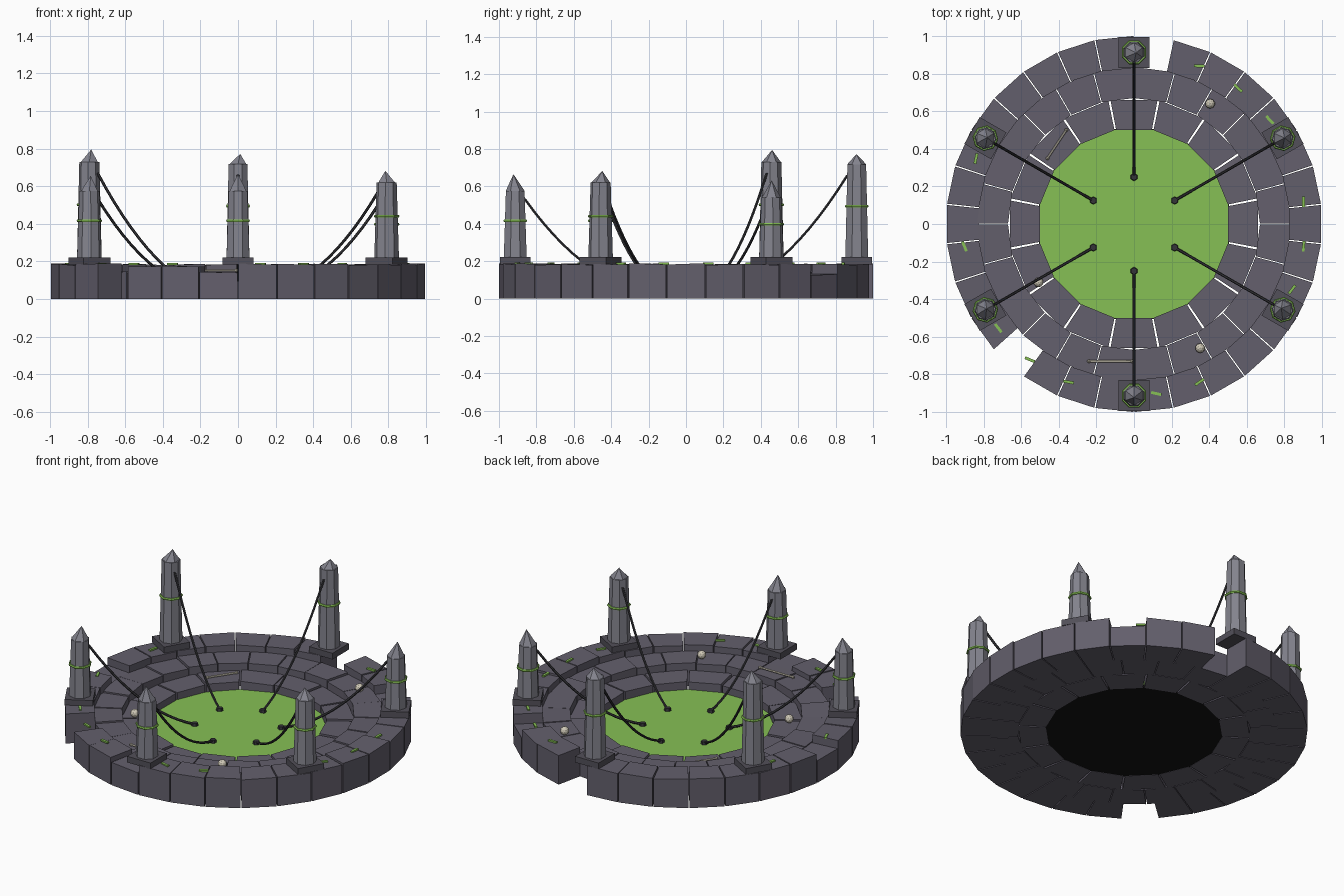
import bpy, bmesh, math, random
from mathutils import Vector, Matrix

if "Cube" in bpy.data.objects:
    bpy.data.objects.remove(bpy.data.objects["Cube"])
random.seed(4)
TAU = 2 * math.pi


def mat(name, r, g, b):
    m = bpy.data.materials.new(name)
    m.diffuse_color = (r, g, b, 1)
    m.use_nodes = True
    m.node_tree.nodes["Principled BSDF"].inputs["Base Color"].default_value = m.diffuse_color
    return m


STONE = mat("stone", .125, .115, .15)
DARK = mat("dark_stone", .085, .08, .1)
PILLAR = mat("pillar_stone", .23, .23, .27)
GREEN = mat("glow_green", .24, .53, .09)
IRON = mat("iron", .035, .035, .04)
BONE = mat("bone", .62, .58, .47)
BLACK = mat("black", .006, .006, .006)


def finish(bm, name, m):
    bmesh.ops.recalc_face_normals(bm, faces=bm.faces)
    me = bpy.data.meshes.new(name)
    bm.to_mesh(me)
    bm.free()
    me.materials.append(m)
    ob = bpy.data.objects.new(name, me)
    bpy.context.collection.objects.link(ob)
    return ob


def prism(bm, bottom, top):
    # joins two equal rings of points into a closed solid
    b = [bm.verts.new(p) for p in bottom]
    t = [bm.verts.new(p) for p in top]
    bm.faces.new(b[::-1])
    bm.faces.new(t)
    n = len(b)
    for i in range(n):
        bm.faces.new((b[i], b[(i + 1) % n], t[(i + 1) % n], t[i]))


def ring_pts(r, z, n, phase=0.0, c=(0, 0)):
    return [(c[0] + r * math.cos(phase + TAU * i / n),
             c[1] + r * math.sin(phase + TAU * i / n), z) for i in range(n)]


def polar(r, deg, z=0.0):
    a = math.radians(deg)
    return Vector((r * math.cos(a), r * math.sin(a), z))


def stone_ring(name, r0, r1, z, n, start, missing=(), lowered={}, gap=.2):
    bm = bmesh.new()
    step = 360 / n
    for k in range(n):
        if k in missing:
            continue
        a0, a1 = start + k * step + gap, start + (k + 1) * step - gap
        h = lowered.get(k, z - random.uniform(0, .006))
        tilt = random.uniform(-.004, .004)
        corners = [(r0, a0, -tilt), (r1, a0, -tilt), (r1, a1, tilt), (r0, a1, tilt)]
        prism(bm, [polar(r, a) for r, a, _ in corners],
              [polar(r, a, h + d) for r, a, d in corners])
    return finish(bm, name, STONE)


# Three stepped rings of stone blocks
stone_ring("outer_stone_ring", .83, 1.0, .187, 30, -90, missing=(14, 26),
           lowered={11: .128, 22: .14, 29: .142, 27: .172, 28: .174})
stone_ring("middle_stone_ring", .67, .835, .145, 24, 0)
stone_ring("inner_stone_ring", .51, .672, .10, 16, 11.25, gap=.5)

# Basin floor and glowing pool
bm = bmesh.new()
prism(bm, ring_pts(.515, .001, 32), ring_pts(.515, .02, 32))
finish(bm, "basin_floor", BLACK)
bm = bmesh.new()
prism(bm, ring_pts(.513, .021, 32), ring_pts(.513, .05, 32))
finish(bm, "pool", GREEN)


def tube(bm, path, radius, sides=6):
    # sweeps a polygon along a path lying in a vertical or flat plane
    flat = path[-1] - path[0]
    side = Vector((-flat.y, flat.x, 0)).normalized()
    rows = []
    for i, p in enumerate(path):
        d = (path[min(i + 1, len(path) - 1)] - path[max(i - 1, 0)]).normalized()
        up = d.cross(side)
        rows.append([bm.verts.new(p + radius * (side * math.cos(TAU * j / sides)
                    + up * math.sin(TAU * j / sides))) for j in range(sides)])
    for r, s in zip(rows, rows[1:]):
        for j in range(sides):
            k = (j + 1) % sides
            bm.faces.new((r[j], r[k], s[k], s[j]))
    bm.faces.new(rows[0])
    bm.faces.new(rows[-1][::-1])


# Six pillars: angle, shaft top, tip height
for deg, top, tip in ((30, .54, .632), (90, .718, .772), (150, .73, .795),
                      (210, .575, .655), (270, .575, .665), (330, .62, .682)):
    a = math.radians(deg)
    c = polar(.913, deg)
    bm = bmesh.new()
    sq = .082 * math.sqrt(2)
    prism(bm, ring_pts(sq, .183, 4, a + math.pi / 4, c),
          ring_pts(sq, .222, 4, a + math.pi / 4, c))
    finish(bm, "pillar_plinth", DARK)

    bm = bmesh.new()
    ph = a + math.pi / 8
    prism(bm, ring_pts(.066, .222, 8, ph, c), ring_pts(.054, top, 8, ph, c))
    finish(bm, "pillar_shaft", PILLAR)

    # broken pointed cap
    bm = bmesh.new()
    rim = [bm.verts.new(p) for p in ring_pts(.051, top, 6, a, c)]
    apex = bm.verts.new((c.x + random.uniform(-.012, .012),
                         c.y + random.uniform(-.012, .012), tip))
    bm.faces.new(rim[::-1])
    for i in range(6):
        bm.faces.new((rim[i], rim[(i + 1) % 6], apex))
    finish(bm, "pillar_tip", PILLAR)

    # glowing band
    h = top - .222
    bpy.ops.mesh.primitive_torus_add(major_segments=8, minor_segments=6, major_radius=.061,
                                     minor_radius=.008, location=(c.x, c.y, .222 + .55 * h),
                                     rotation=(0, 0, ph))
    band = bpy.context.object
    band.name = "pillar_band"
    band.data.materials.append(GREEN)

    # sagging chain and its anchor in the pool
    p0, p1 = polar(.862, deg, .222 + .88 * h), polar(.25, deg, .058)
    path = []
    for i in range(13):
        t = i / 12
        p = p0.lerp(p1, t)
        p.z -= 4 * .095 * t * (1 - t)
        p.z = max(p.z, .058)
        path.append(p)
    bm = bmesh.new()
    tube(bm, path, .0075)
    finish(bm, "chain", IRON)
    bm = bmesh.new()
    e = polar(.25, deg)
    prism(bm, ring_pts(.022, .045, 6, a, e), ring_pts(.018, .068, 6, a, e))
    finish(bm, "chain_anchor", IRON)

# Glowing rune strips on the outer ring: angle, skew, height
bm = bmesh.new()
for deg, skew, z in ((67.5, 20, .187), (52.5, -5, .187), (37.5, 5, .187), (7.5, -8, .187),
                     (-7.5, 3, .187), (-22.5, -15, .187), (-67.5, 12, .187), (-82.5, -20, .187),
                     (-112.5, 12, .187), (-127.5, 15, .187), (-142.5, 0, .187),
                     (-172.5, 15, .187), (157.5, 10, .187)):
    m = (Matrix.Translation(polar(.91, deg, z)) @ Matrix.Rotation(math.radians(deg + skew), 4, 'Z')
         @ Matrix.Diagonal((.015, .056, .01, 1)))
    bmesh.ops.create_cube(bm, size=1, matrix=m)
finish(bm, "rune_strips", GREEN)

# Skulls
for x, y, z in ((.405, .64, .163), (.352, -.66, .163), (-.508, -.31, .12)):
    bm = bmesh.new()
    bmesh.ops.create_icosphere(bm, subdivisions=2, radius=.026,
                               matrix=Matrix.Translation((x, y, z)))
    finish(bm, "skull", BONE)

# Long bones with knobbed ends
for p, q in (((-.46, .35, .108), (-.36, .50, .108)), ((-.24, -.73, .152), (-.01, -.73, .152))):
    p, q = Vector(p), Vector(q)
    bm = bmesh.new()
    tube(bm, [p, q], .006)
    for e in (p, q):
        bmesh.ops.create_icosphere(bm, subdivisions=1, radius=.011, matrix=Matrix.Translation(e))
    finish(bm, "bone", BONE)
